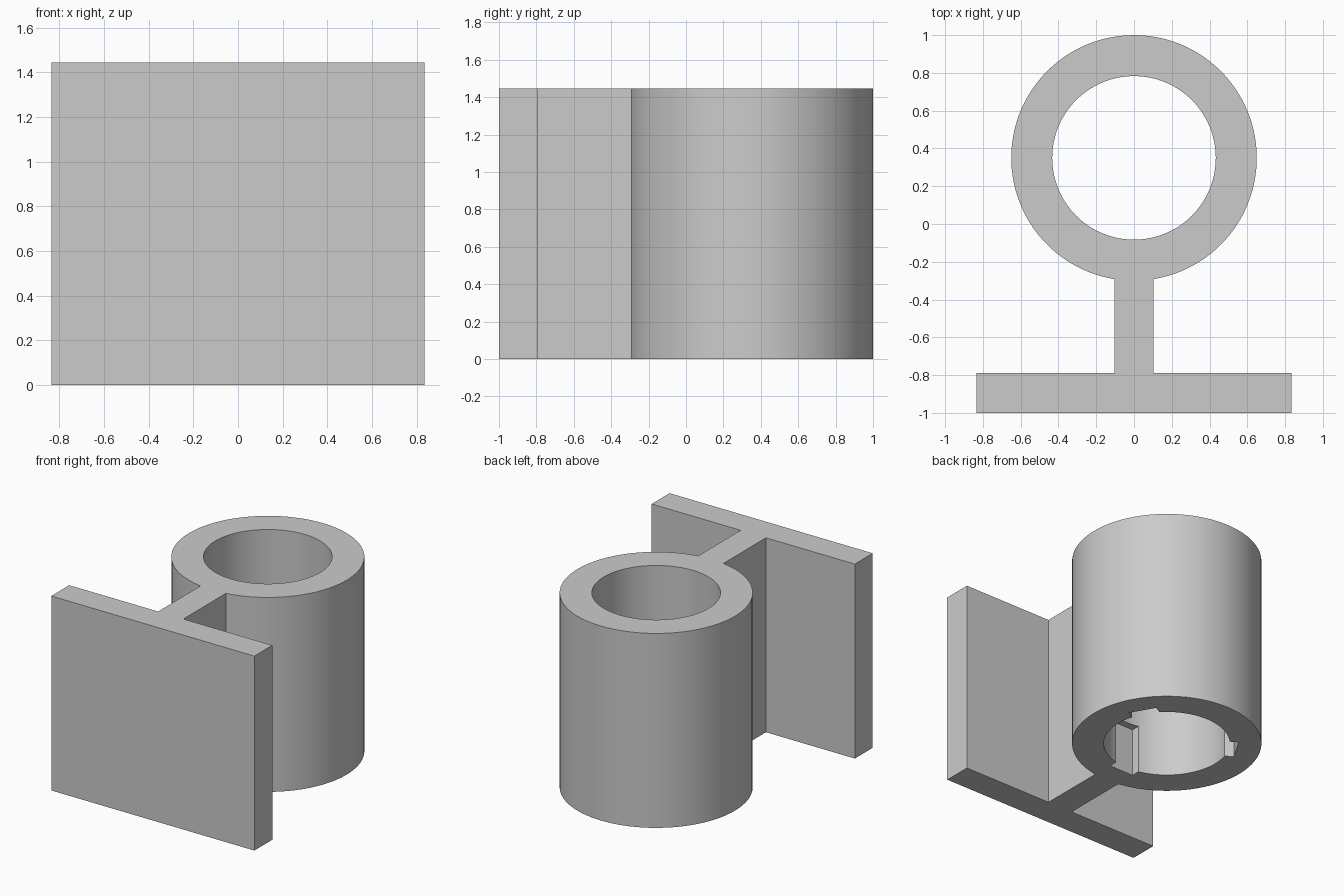
import bpy
import bmesh
from math import sin, cos, asin, pi, tau

if "Cube" in bpy.data.objects:
    bpy.data.objects.remove(bpy.data.objects["Cube"], do_unlink=True)

HEIGHT = 1.445
CENTRE_Y = 0.35
OUTER_R = 0.65
BORE_R = 0.433
WEB = 0.104
PLATE_X = 0.835
PLATE_BACK = -0.79

grey = bpy.data.materials.new("plain grey")
grey.use_nodes = True
colour = (0.6, 0.6, 0.6, 1)
grey.diffuse_color = colour
grey.node_tree.nodes["Principled BSDF"].inputs["Base Color"].default_value = colour


def prism(name, outline, bottom, top):
    """Extrude a closed xy outline between two heights."""
    bm = bmesh.new()
    base = bm.faces.new([bm.verts.new((x, y, bottom)) for x, y in outline])
    new = bmesh.ops.extrude_face_region(bm, geom=[base])["geom"]
    verts = [v for v in new if isinstance(v, bmesh.types.BMVert)]
    bmesh.ops.translate(bm, verts=verts, vec=(0, 0, top - bottom))
    bmesh.ops.recalc_face_normals(bm, faces=bm.faces)
    mesh = bpy.data.meshes.new(name)
    bm.to_mesh(mesh)
    bm.free()
    mesh.materials.append(grey)
    obj = bpy.data.objects.new(name, mesh)
    bpy.context.collection.objects.link(obj)
    return obj


def arc(radius, start, end, steps):
    return [(radius * cos(start + (end - start) * i / steps),
             CENTRE_Y + radius * sin(start + (end - start) * i / steps))
            for i in range(steps + 1)]


# Mounting plate, web and round sleeve as one outline
gap = asin(WEB / OUTER_R)
outline = [(-WEB, PLATE_BACK), (-PLATE_X, PLATE_BACK), (-PLATE_X, -1),
           (PLATE_X, -1), (PLATE_X, PLATE_BACK), (WEB, PLATE_BACK)]
outline += arc(OUTER_R, -pi / 2 + gap, 3 * pi / 2 - gap, 90)
holder = prism("sleeve_holder", outline, 0, HEIGHT)

# Through bore, and three short keyways open at the lower end
cutters = [prism("bore_cutter", arc(BORE_R, 0, tau, 96)[:-1], -0.1, HEIGHT + 0.1)]
for k in range(3):
    a = -pi / 2 + k * tau / 3
    corners = [(0.3, -0.1), (0.485, -0.1), (0.485, 0.1), (0.3, 0.1)]
    slot = [(r * cos(a) - t * sin(a), CENTRE_Y + r * sin(a) + t * cos(a))
            for r, t in corners]
    cutters.append(prism("keyway_cutter", slot, -0.1, 0.36))

for cutter in cutters:
    cutter.hide_render = True
    mod = holder.modifiers.new("cut", 'BOOLEAN')
    mod.operation = 'DIFFERENCE'
    mod.solver = 'EXACT'
    mod.object = cutter

# Bake the cuts and drop the cutters
bpy.context.view_layer.update()
graph = bpy.context.evaluated_depsgraph_get()
cut_mesh = bpy.data.meshes.new_from_object(holder.evaluated_get(graph))
holder.modifiers.clear()
holder.data = cut_mesh
for cutter in cutters:
    bpy.data.objects.remove(cutter, do_unlink=True)

# Smooth round walls, crisp edges
bpy.ops.object.select_all(action='DESELECT')
holder.select_set(True)
bpy.context.view_layer.objects.active = holder
bpy.ops.object.shade_smooth_by_angle(angle=0.5)
